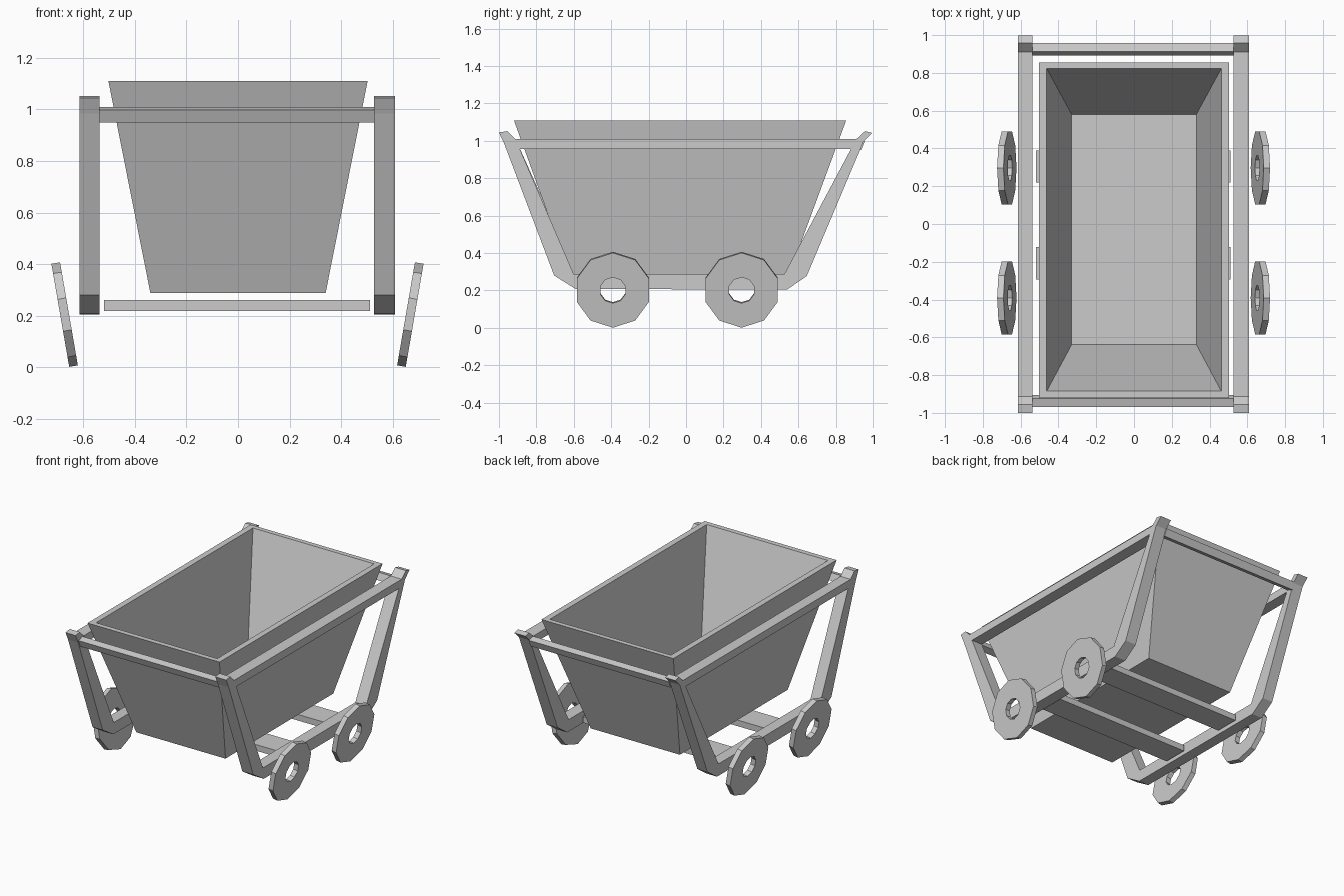
import bpy, bmesh, math
from mathutils import Matrix

if "Cube" in bpy.data.objects:
    bpy.data.objects.remove(bpy.data.objects["Cube"])


def finish(name, bm):
    bmesh.ops.recalc_face_normals(bm, faces=bm.faces)
    mesh = bpy.data.meshes.new(name)
    bm.to_mesh(mesh)
    bm.free()
    obj = bpy.data.objects.new(name, mesh)
    bpy.context.collection.objects.link(obj)
    return obj


def loft(name, rings, matrix=Matrix(), closed=False):
    """Skin consecutive vertex rings; cap the ends or join last to first."""
    bm = bmesh.new()
    loops = [[bm.verts.new(matrix @ Matrix.Translation(p).translation) for p in r] for r in rings]
    pairs = list(zip(loops, loops[1:]))
    if closed:
        pairs.append((loops[-1], loops[0]))
    else:
        bm.faces.new(loops[0])
        bm.faces.new(loops[-1])
    for a, b in pairs:
        n = len(a)
        for i in range(n):
            j = (i + 1) % n
            bm.faces.new((a[i], a[j], b[j], b[i]))
    return finish(name, bm)


def extrude_x(name, profile, x0, x1):
    """Extrude a (y, z) profile along x."""
    return loft(name, [[(x, y, z) for y, z in profile] for x in (x0, x1)])


def rect(y0, y1, z0, z1):
    return [(y0, z0), (y1, z0), (y1, z1), (y0, z1)]


# Hopper: outer bottom, outer rim, inner rim, thick floor
def hopper_ring(hx, y0, y1, z):
    return [(-hx, y0, z), (hx, y0, z), (hx, y1, z), (-hx, y1, z)]


loft("hopper", [hopper_ring(0.34, -0.622, 0.552, 0.287),
                hopper_ring(0.503, -0.92, 0.856, 1.11),
                hopper_ring(0.462, -0.885, 0.823, 1.11),
                hopper_ring(0.33, -0.638, 0.58, 0.43)])

# Side frames: tapered posts with flared tips, joined by a bottom beam
for side, x0, x1, inner_front in (("left", -0.615, -0.538, -0.585),
                                  ("right", 0.527, 0.61, -0.6)):
    extrude_x(side + "_frame", [
        (0.997, 1.042), (0.948, 0.995), (0.645, 0.277), (0.54, 0.205),
        (-0.59, 0.208), (-0.705, 0.28), (-0.972, 0.985), (-1.0, 1.045),
        (-0.955, 1.052), (-0.91, 1.007), (inner_front, 0.287),
        (0.525, 0.287), (0.908, 1.007), (0.957, 1.052)], x0, x1)
    extrude_x(side + "_top_rail", rect(-0.935, 0.915, 0.957, 1.01), x0, x1)

# Tilted end bars between the posts
bar = [(0.913, 1.01), (0.957, 0.998), (0.937, 0.95), (0.893, 0.965)]
extrude_x("back_bar", bar, -0.54, 0.53)
extrude_x("front_bar", [(-y - 0.012, z) for y, z in bar], -0.54, 0.53)

# Cross planks under the hopper
extrude_x("back_cross_plank", rect(0.22, 0.39, 0.218, 0.26), -0.52, 0.512)
extrude_x("front_cross_plank", rect(-0.295, -0.122, 0.218, 0.26), -0.52, 0.512)


# Ten-sided wheels with a centre hole, leaning outward at the top
def circle(r, x, n=10):
    return [(x, r * math.sin(2 * math.pi * i / n), r * math.cos(2 * math.pi * i / n))
            for i in range(n)]


for side, s, x in (("left", -1, -0.673), ("right", 1, 0.669)):
    for end, y in (("front", -0.391), ("back", 0.297)):
        place = Matrix.Translation((x, y, 0.204)) @ Matrix.Rotation(s * math.radians(9.8), 4, 'Y')
        loft(f"{end}_{side}_wheel",
             [circle(0.203, -0.017), circle(0.203, 0.017),
              circle(0.07, 0.017), circle(0.07, -0.017)], place, closed=True)
